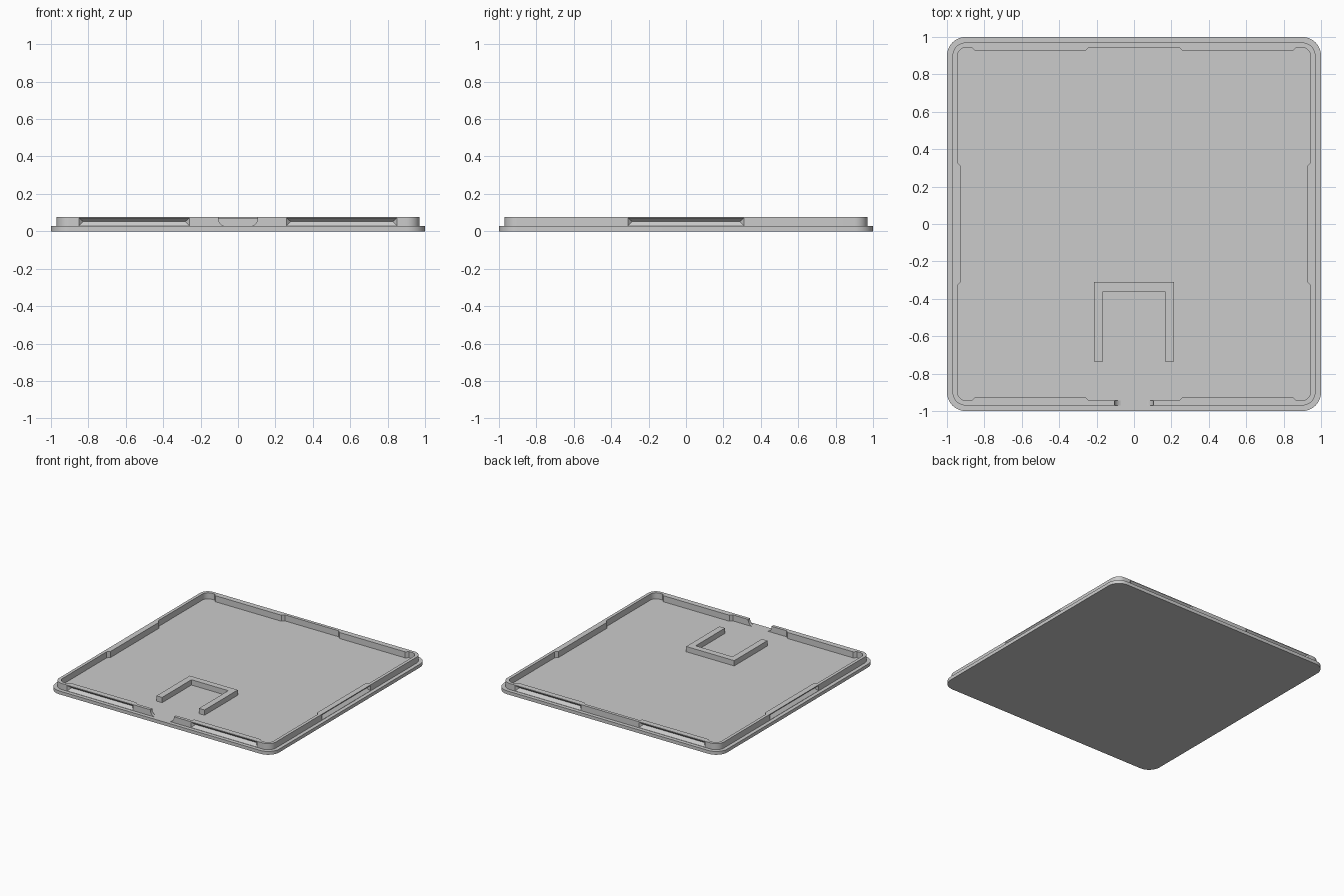
import bpy, bmesh
from math import sin, cos, pi, radians
from mathutils import Matrix

cube = bpy.data.objects.get("Cube")
if cube:
    bpy.data.objects.remove(cube, do_unlink=True)

grey = bpy.data.materials.new("light grey")
grey.use_nodes = True
colour = (0.6, 0.6, 0.6, 1)
grey.diffuse_color = colour
grey.node_tree.nodes["Principled BSDF"].inputs["Base Color"].default_value = colour

PLATE_TOP, WALL_TOP = 0.027, 0.076
OUTER, INNER, PAD = 0.97, 0.945, 0.925


def add_object(name, bm):
    bmesh.ops.recalc_face_normals(bm, faces=bm.faces[:])
    mesh = bpy.data.meshes.new(name)
    bm.to_mesh(mesh)
    bm.free()
    mesh.materials.append(grey)
    obj = bpy.data.objects.new(name, mesh)
    bpy.context.collection.objects.link(obj)
    return obj


def prism(name, outline, low, high):
    """Extrude an xy outline from z = low to z = high."""
    bm = bmesh.new()
    face = bm.faces.new([bm.verts.new((x, y, low)) for x, y in outline])
    ext = bmesh.ops.extrude_face_region(bm, geom=[face])
    tops = [v for v in ext["geom"] if isinstance(v, bmesh.types.BMVert)]
    bmesh.ops.translate(bm, verts=tops, vec=(0, 0, high - low))
    return add_object(name, bm)


def arc(cx, cy, r, start, end, steps=10):
    angles = [start + (end - start) * i / steps for i in range(steps + 1)]
    return [(cx + r * cos(a), cy + r * sin(a)) for a in angles]


def four_way(quarter):
    """Mirror a quarter outline (+x, +y) into a closed loop."""
    half = quarter + [(-x, y) for x, y in reversed(quarter)]
    return half + [(x, -y) for x, y in reversed(half)]


def rounded_square(half, r):
    return four_way(arc(half - r, half - r, r, 0, pi / 2))


def cut(obj, cutter):
    mod = obj.modifiers.new("cut", "BOOLEAN")
    mod.operation, mod.solver, mod.object = "DIFFERENCE", "EXACT", cutter
    bpy.context.view_layer.objects.active = obj
    bpy.ops.object.modifier_apply(modifier=mod.name)
    bpy.data.objects.remove(cutter, do_unlink=True)


# Base plate
plate = prism("base_plate", rounded_square(1, 0.1), 0, PLATE_TOP)

# Rim wall, thickened inward behind each groove
wall = prism("rim_wall", rounded_square(OUTER, 0.07), 0.02, WALL_TOP)
inner = [(PAD, 0.31), (INNER, 0.33)]
inner += arc(0.895, 0.895, 0.05, 0, pi / 2)
inner += [(0.87, INNER), (0.85, PAD), (0.26, PAD), (0.24, INNER)]
cut(wall, prism("inner_cutter", four_way(inner), -0.1, 0.2))

# V-shaped snap grooves on the outside of the wall
low, mid, high, depth = 0.029, 0.052, 0.071, 0.022
grooves = bmesh.new()
for turn, a, b in ((0, -0.85, -0.26), (0, 0.26, 0.85), (1, -0.31, 0.31),
                   (2, -0.85, -0.26), (2, 0.26, 0.85), (3, -0.31, 0.31)):
    points = [(x, y, z) for x in (a, b) for y in (-OUTER - 0.02, -OUTER) for z in (low, high)]
    points += [(a + depth, depth - OUTER, mid), (b - depth, depth - OUTER, mid)]
    verts = [grooves.verts.new(p) for p in points]
    bmesh.ops.convex_hull(grooves, input=verts)
    bmesh.ops.rotate(grooves, verts=verts, cent=(0, 0, 0),
                     matrix=Matrix.Rotation(turn * pi / 2, 3, "Z"))
cut(wall, add_object("groove_cutter", grooves))

# Round-cornered finger notch in the front of the wall
side = arc(0.06, PLATE_TOP + 0.044, 0.045, -pi / 2, 0) + [(0.105, 0.2)]
notch = prism("notch_cutter", side + [(-x, z) for x, z in reversed(side)], 0.85, 1.05)
notch.data.transform(Matrix.Rotation(pi / 2, 4, "X"))
cut(wall, notch)

# U-shaped holder standing on the plate, open to the front
right_half = [(0.165, -0.36), (0.165, -0.735), (0.215, -0.735), (0.215, -0.31)]
holder = prism("u_holder", right_half + [(-x, y) for x, y in reversed(right_half)],
               0.02, 0.07)

bpy.ops.object.select_all(action="DESELECT")
for obj in (plate, wall):
    obj.select_set(True)
bpy.context.view_layer.objects.active = wall
bpy.ops.object.shade_smooth_by_angle(angle=radians(25))
